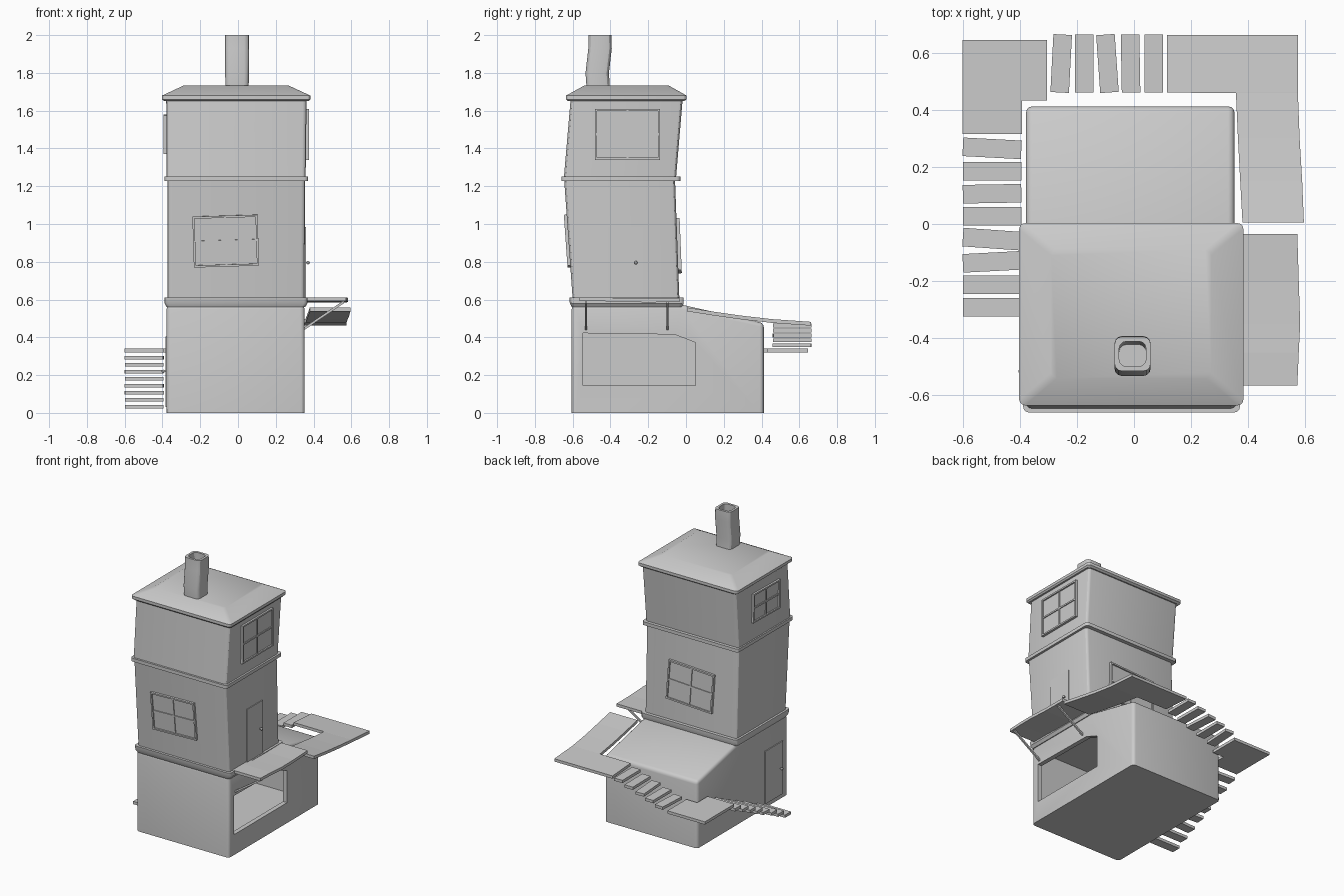
import bpy, bmesh
from math import sin, cos, pi, radians
from mathutils import Matrix, Vector

if "Cube" in bpy.data.objects:
    bpy.data.objects.remove(bpy.data.objects["Cube"])


def finish(name, bm, smooth=True):
    bmesh.ops.recalc_face_normals(bm, faces=bm.faces)
    me = bpy.data.meshes.new(name)
    bm.to_mesh(me)
    bm.free()
    ob = bpy.data.objects.new(name, me)
    bpy.context.collection.objects.link(ob)
    if smooth:
        bpy.ops.object.select_all(action='DESELECT')
        ob.select_set(True)
        bpy.context.view_layer.objects.active = ob
        bpy.ops.object.shade_smooth_by_angle(angle=radians(30))
    return ob


def add_box(bm, lo, hi, m=Matrix()):
    lo, hi = Vector(lo), Vector(hi)
    mat = m @ Matrix.Translation((lo + hi) / 2) @ Matrix.Diagonal((*(hi - lo), 1))
    bmesh.ops.create_cube(bm, size=1, matrix=mat)


def loft(name, rings, r=0.02, seg=3):
    """Skin rounded rectangles given as (x0, x1, y0, y1, z)."""
    bm = bmesh.new()
    prev = first = None
    for x0, x1, y0, y1, z in rings:
        corners = [(x1 - r, y1 - r), (x0 + r, y1 - r), (x0 + r, y0 + r), (x1 - r, y0 + r)]
        ring = []
        for k, (cx, cy) in enumerate(corners):
            for s in range(seg + 1):
                a = pi / 2 * (k + s / seg)
                ring.append(bm.verts.new((cx + r * cos(a), cy + r * sin(a), z)))
        n = len(ring)
        if prev:
            for i in range(n):
                bm.faces.new((prev[i], prev[(i + 1) % n], ring[(i + 1) % n], ring[i]))
        first, prev = first or ring, ring
    bm.faces.new(first[::-1])
    bm.faces.new(prev)
    return finish(name, bm)


def prism(name, bottom, shift, bevel=0):
    """Extrude a polygon; optionally round everything above the ground."""
    bm = bmesh.new()
    f = bm.faces.new([bm.verts.new(p) for p in bottom])
    ext = bmesh.ops.extrude_face_region(bm, geom=[f], use_keep_orig=True)
    bmesh.ops.translate(bm, vec=shift, verts=[v for v in ext['geom'] if isinstance(v, bmesh.types.BMVert)])
    bmesh.ops.recalc_face_normals(bm, faces=bm.faces)
    if bevel:
        edges = [e for e in bm.edges if max(v.co.z for v in e.verts) > 0.01 and e.calc_face_angle() > 0.5]
        bmesh.ops.bevel(bm, geom=edges, offset=bevel, segments=3, profile=0.5, affect='EDGES')
    return finish(name, bm, bevel > 0)


def cut(ob, cutter):
    cutter.hide_render = True
    cutter.hide_set(True)
    md = ob.modifiers.new('cut', 'BOOLEAN')
    md.operation, md.object, md.solver = 'DIFFERENCE', cutter, 'EXACT'


# Hollow base with a lean-to roof at the back and a counter opening on the right
base = prism('base', [(-.378, y, z) for y, z in
             [(-.605, 0), (.412, 0), (.412, .475), (-.02, .572), (-.605, .572)]], (.73, 0, 0), .022)
cut(base, prism('base_cavity_cutter', [(-.345, y, z) for y, z in
    [(-.572, .03), (.38, .03), (.38, .45), (-.02, .54), (-.572, .54)]], (.665, 0, 0)))
cut(base, prism('counter_opening_cutter', [(.28, y, z) for y, z in
    [(-.545, .145), (.05, .145), (.05, .372), (-.06, .415), (-.545, .422)]], (.2, 0, 0)))

# Crooked upper floors, bands and roof
loft('lower_band', [(-.378, .355, -.605, -.02, .56), (-.388, .368, -.615, -.012, .58),
                    (-.388, .368, -.618, -.012, .61)])
loft('middle_floor', [(-.373, .352, -.60, -.035, .6), (-.374, .355, -.645, -.058, 1.235)])
loft('upper_band', [(-.388, .371, -.66, -.03, 1.228), (-.388, .371, -.66, -.03, 1.252)])
loft('top_floor', [(-.378, .358, -.647, -.053, 1.24), (-.38, .363, -.61, -.017, 1.67)])
loft('roof', [(-.39, .375, -.625, -.01, 1.65), (-.402, .383, -.635, .003, 1.66),
              (-.402, .383, -.635, .003, 1.68), (-.29, .27, -.54, -.09, 1.732)])

# Bent hollow chimney
loft('chimney', [(-.066, .056, -.525, -.402, 1.70), (-.068, .058, -.532, -.408, 1.80),
                 (-.068, .058, -.517, -.393, 1.93), (-.068, .058, -.515, -.395, 2.0),
                 (-.052, .042, -.499, -.411, 2.0), (-.052, .042, -.501, -.409, 1.93),
                 (-.052, .042, -.512, -.422, 1.76)], r=.025)


def place(loc, yaw, tilt=0, roll=0):
    return (Matrix.Translation(loc) @ Matrix.Rotation(radians(yaw), 4, 'Z')
            @ Matrix.Rotation(tilt, 4, 'X') @ Matrix.Rotation(roll, 4, 'Y'))


# Four-pane windows, flush doors
def window(name, w, h, m, b=.011):
    bm = bmesh.new()
    x, z = w / 2, h / 2
    for s in (-1, 0, 1):
        cx, cz = s * (x - b / 2), s * (z - b / 2)
        d = -.015 if s else -.011
        add_box(bm, (cx - b / 2, d, -z), (cx + b / 2, .01, z), m)
        add_box(bm, (-x, d, cz - b / 2), (x, .01, cz + b / 2), m)
    add_box(bm, (-x + .004, -.005, -z + .004), (x - .004, .008, z - .004), m)
    finish(name, bm, False)


window('front_window', .345, .27, place((-.065, -.622, .91), 0, .07, -.03))
window('back_window', .36, .275, place((-.01, -.043, .885), 180, -.04, .05))
window('right_window', .345, .27, place((.361, -.31, 1.475), 90))
window('left_window', .30, .205, place((-.379, -.35, 1.475), -90, 0, .02))


def door(name, w, h, m, knob_x, knob_z):
    bm = bmesh.new()
    add_box(bm, (-w / 2, -.006, 0), (w / 2, .01, h), m)
    bmesh.ops.create_uvsphere(bm, u_segments=10, v_segments=6, radius=.009,
                              matrix=m @ Matrix.Translation((knob_x, -.018, knob_z)))
    add_box(bm, (knob_x - .004, -.016, knob_z - .004), (knob_x + .004, 0, knob_z + .004), m)
    finish(name, bm)


door('balcony_door', .18, .375, place((.353, -.32, .61), 90), .055, .185)
door('ground_door', .2, .375, place((-.378, -.445, .03), -90), .07, .19)


# Floating stair treads down the back and the left side
def tread(name, c, sx, sy, yaw):
    bm = bmesh.new()
    add_box(bm, (-sx / 2, -sy / 2, -.01), (sx / 2, sy / 2, .01), place(c, yaw))
    finish(name, bm, False)


for i, yaw in enumerate((-3, 0, 1, 0, -4, 3, 0, 0)):
    tread(f'side_step_{i}', (-.497, .265 - i * .0795, .292 - i * .037), .205, .065, yaw)
for i, yaw in enumerate((-3, 0, 4, 1, 0)):
    tread(f'back_step_{i}', (-.255 + i * .081, .562, .358 + i * .026), .065, .203, yaw)

# Corner landings, the upper one bending up toward the balcony
prism('lower_landing', [(x, y, .32) for x, y in
      [(-.6, .315), (-.392, .315), (-.392, .432), (-.305, .432), (-.305, .645), (-.6, .645)]], (0, 0, .02))


def deck(name, rows, t):
    """Bent slab from rows of (x0, x1, y, z)."""
    bm = bmesh.new()
    loops = [[bm.verts.new(p) for p in ((a, y, z), (b, y, z), (b, y, z - t), (a, y, z - t))]
             for a, b, y, z in rows]
    for p, q in zip(loops, loops[1:]):
        for i in range(4):
            j = (i + 1) % 4
            bm.faces.new((p[i], p[j], q[j], q[i]))
    bm.faces.new(loops[0])
    bm.faces.new(loops[-1][::-1])
    finish(name, bm, False)


deck('upper_landing', [(.38, .595, .005, .558), (.372, .589, .15, .535), (.364, .58, .30, .514),
                       (.357, .574, .459, .496), (.115, .574, .46, .496), (.115, .574, .662, .482)], .02)
deck('balcony', [(.34, .572, -.565, .612), (.34, .577, -.45, .612), (.34, .582, -.35, .608),
                 (.34, .577, -.2, .605), (.34, .572, -.035, .608)], .02)

# Diagonal balcony braces
for n, y in (('front', -.53), ('rear', -.098)):
    deck(f'balcony_brace_{n}', [(.345, .36, y - .006, 0), (.345, .36, y + .006, 0)], .01)
    me = bpy.data.objects[f'balcony_brace_{n}'].data
    for v in me.vertices:
        top = v.co.x > .352
        low = v.co.z < -.005
        v.co.x, v.co.z = (.56, .595) if top else (.348, .452)
        v.co.z -= .015 if low else 0
